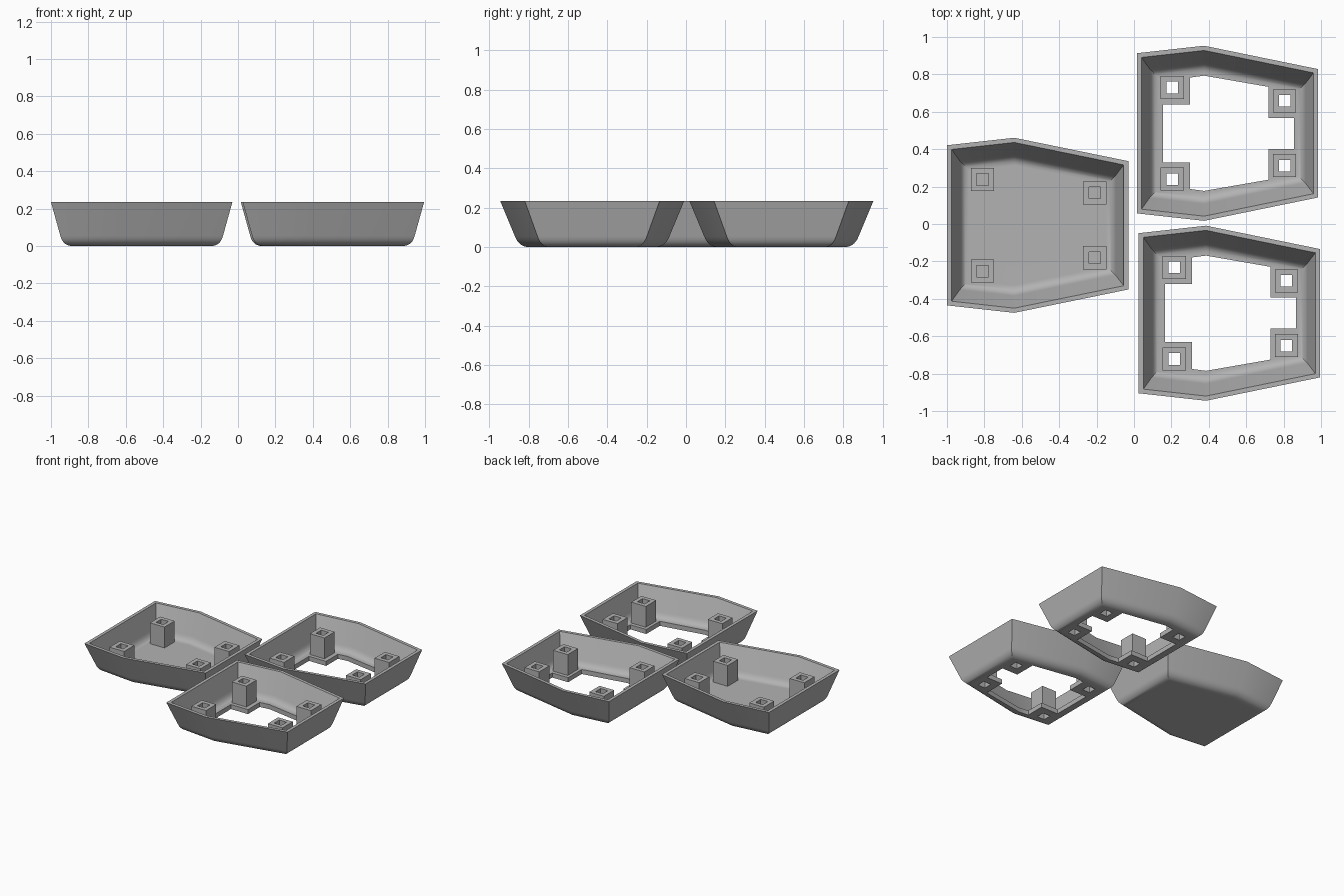
import bpy, bmesh

if "Cube" in bpy.data.objects:
    bpy.data.objects.remove(bpy.data.objects["Cube"])

H, FLOOR, POST_TOP = 0.235, 0.035, 0.195
POSTS = [(0.19, 0.245), (0.19, -0.245), (0.79, 0.173), (0.79, -0.173)]

grey = bpy.data.materials.new("plain grey")
grey.diffuse_color = (0.45, 0.45, 0.45, 1)
grey.use_nodes = True
grey.node_tree.nodes["Principled BSDF"].inputs["Base Color"].default_value = grey.diffuse_color


def ring(a, b):
    """Six-sided outline, end walls moved in by a and long walls by b."""
    half = [(a, 0.428 + 0.111 * a - b), (0.36, 0.468 - b),
            (0.97 - a, 0.343 + 0.205 * a - b)]
    return [(x, -y) for x, y in half] + [(x, y) for x, y in reversed(half)]


def bezier(p, c, q, n=7):
    out = []
    for i in range(n + 1):
        t = i / n
        out.append(tuple(u * (1 - t) ** 2 + 2 * v * t * (1 - t) + w * t * t
                         for u, v, w in zip(p, c, q)))
    return out


def finish(bm, name, loc):
    bmesh.ops.recalc_face_normals(bm, faces=bm.faces)
    me = bpy.data.meshes.new(name)
    bm.to_mesh(me)
    bm.free()
    me.materials.append(grey)
    ob = bpy.data.objects.new(name, me)
    ob.location = (loc[0], loc[1], 0)
    bpy.context.collection.objects.link(ob)
    return ob


def loft(bm, loops, cap=True, close=False):
    rows = [[bm.verts.new(p) for p in lp] for lp in loops]
    n = len(rows[0])
    pairs = list(zip(rows, rows[1:])) + ([(rows[-1], rows[0])] if close else [])
    for r, s in pairs:
        for i in range(n):
            j = (i + 1) % n
            bm.faces.new((r[i], r[j], s[j], s[i]))
    if cap:
        bm.faces.new(rows[0][::-1])
        bm.faces.new(rows[-1])


def square(cx, cy, r, z):
    return [(cx - r, cy - r, z), (cx + r, cy - r, z),
            (cx + r, cy + r, z), (cx - r, cy + r, z)]


def tray_shell(name, loc):
    # outer skin from floor to rim, then inner skin back to floor
    outer = bezier((0.115, 0.15, 0), (0.064, 0.096, 0), (0.05, 0.075, 0.055))
    inner = bezier((0.068, 0.09, 0.08), (0.081, 0.107, FLOOR), (0.118, 0.148, FLOOR))
    profile = outer + [(0, 0, H), (0.025, 0.025, H)] + inner
    bm = bmesh.new()
    loft(bm, [[(x, y, z) for x, y in ring(a, b)] for a, b, z in profile])
    return finish(bm, name, loc)


def opening_cutter(loc):
    # floor opening that leaves a pad at each post, plus the post bores
    half = [(0.14, 0.155), (0.285, 0.155), (0.285, 0.298), (0.36, 0.308),
            (0.705, 0.248), (0.705, 0.083), (0.84, 0.083)]
    outline = [(x, -y) for x, y in half] + [(x, y) for x, y in reversed(half)]
    bm = bmesh.new()
    loft(bm, [[(x, y, z) for x, y in outline] for z in (-0.05, 0.06)])
    for px, py in POSTS:
        loft(bm, [square(px, py, 0.031, z) for z in (-0.05, 0.06)])
    ob = finish(bm, "opening_cutter", loc)
    ob.hide_render = True
    return ob


def posts(name, loc):
    bm = bmesh.new()
    for px, py in POSTS:
        loft(bm, [square(px, py, 0.062, FLOOR), square(px, py, 0.062, POST_TOP),
                  square(px, py, 0.031, POST_TOP), square(px, py, 0.031, FLOOR)],
             cap=False, close=True)
    return finish(bm, name, loc)


def activate(ob):
    bpy.ops.object.select_all(action='DESELECT')
    ob.select_set(True)
    bpy.context.view_layer.objects.active = ob


# one closed tray and two trays with an open floor
for label, loc, is_open in (("closed", (-1.0, -0.007), False),
                            ("back_open", (0.015, 0.485), True),
                            ("front_open", (0.025, -0.477), True)):
    tray = tray_shell(label + "_tray", loc)
    activate(tray)
    if is_open:
        cutter = opening_cutter(loc)
        cut = tray.modifiers.new("opening", 'BOOLEAN')
        cut.operation, cut.solver, cut.object = 'DIFFERENCE', 'EXACT', cutter
        bpy.ops.object.modifier_apply(modifier=cut.name)
        bpy.data.objects.remove(cutter)
    bpy.ops.object.shade_smooth_by_angle(angle=0.52)
    tray.modifiers.new("even_shading", 'WEIGHTED_NORMAL').keep_sharp = True
    posts(label + "_posts", loc)
